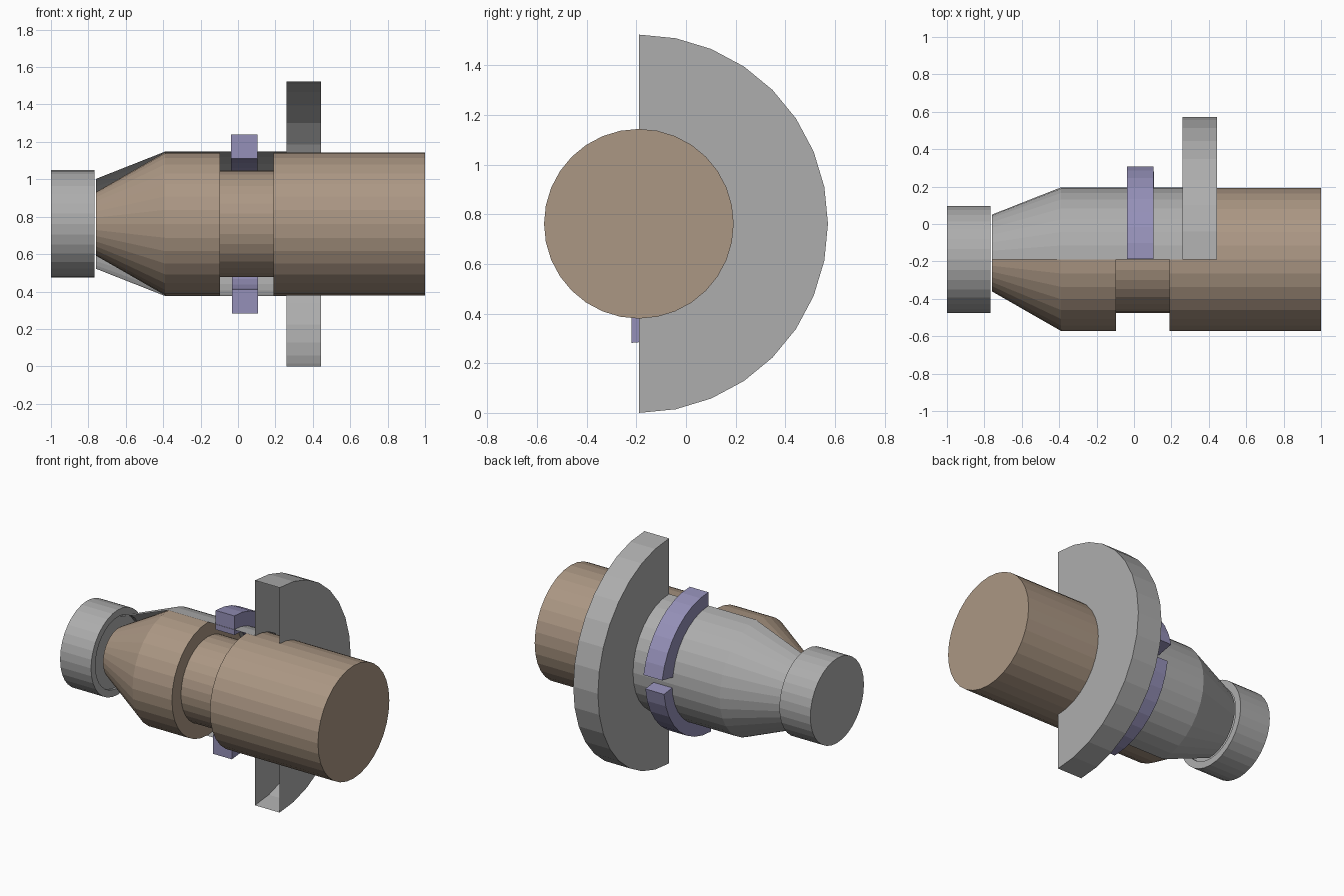
import bpy, bmesh, math

if "Cube" in bpy.data.objects:
    bpy.data.objects.remove(bpy.data.objects["Cube"])

YC, ZC, SEG = -0.19, 0.762, 32      # shared axis runs along x


def material(name, rgb):
    m = bpy.data.materials.new(name)
    m.diffuse_color = (*rgb, 1)
    m.use_nodes = True
    m.node_tree.nodes["Principled BSDF"].inputs["Base Color"].default_value = m.diffuse_color
    return m


GREY = material("light grey", (0.42, 0.42, 0.42))
BROWN = material("warm brown", (0.41, 0.31, 0.23))
PURPLE = material("muted purple", (0.30, 0.28, 0.48))


def sweep(name, profile, mat, a0=0.0, a1=360.0, steps=SEG, yc=YC, zc=ZC, ring=False):
    """Turn (x, radius) points around the x axis; 0 degrees is +y, 90 is up.
    ring=True closes the profile and caps the ends of a partial sweep."""
    bm = bmesh.new()
    full = abs(a1 - a0) >= 360
    rows = []
    for i in range(steps if full else steps + 1):
        a = math.radians(a0 + (a1 - a0) * i / steps)
        rows.append([bm.verts.new((x, yc + r * math.cos(a), zc + r * math.sin(a)))
                     for x, r in profile])
    n = len(profile)
    for i in range(steps):
        p, q = rows[i], rows[(i + 1) % len(rows)]
        for j in range(n if ring else n - 1):
            k = (j + 1) % n
            bm.faces.new((p[j], p[k], q[k], q[j]))
    if full:
        for j in (0, n - 1):
            bm.faces.new([row[j] for row in rows])
    elif ring:
        bm.faces.new(rows[0])
        bm.faces.new(rows[-1])
    bmesh.ops.recalc_face_normals(bm, faces=bm.faces)
    mesh = bpy.data.meshes.new(name)
    bm.to_mesh(mesh)
    bm.free()
    mesh.materials.append(mat)
    ob = bpy.data.objects.new(name, mesh)
    bpy.context.collection.objects.link(ob)
    return ob


# Solid core with tapered nose and a groove
sweep("core", [(-0.76, 0.17), (-0.39, 0.382), (-0.095, 0.382), (-0.095, 0.285),
               (0.19, 0.285), (0.19, 0.382), (1.0, 0.382)], BROWN)

# End cap with a shallow recess facing the nose
sweep("end_cap", [(-1.0, 0.287), (-0.768, 0.287), (-0.768, 0.24), (-0.785, 0.24)], GREY)

# Open half shell on the back, with a hollow flange
sweep("half_shell", [(-0.76, 0.24), (-0.39, 0.386), (0.26, 0.386), (0.26, 0.762),
                     (0.445, 0.762), (0.445, 0.382)], GREY, -90, 90, SEG // 2)

# Two clamp arcs through the shell, with a gap between them at the back
for name, x0, y, z, a0, a1 in (("upper_clamp", -0.037, -0.187, 0.735, 11, 90),
                               ("lower_clamp", -0.032, -0.22, 0.787, -90, -7)):
    x1 = x0 + 0.14
    sweep(name, [(x0, 0.375), (x1, 0.375), (x1, 0.505), (x0, 0.505)],
          PURPLE, a0, a1, 8, y, z, ring=True)
